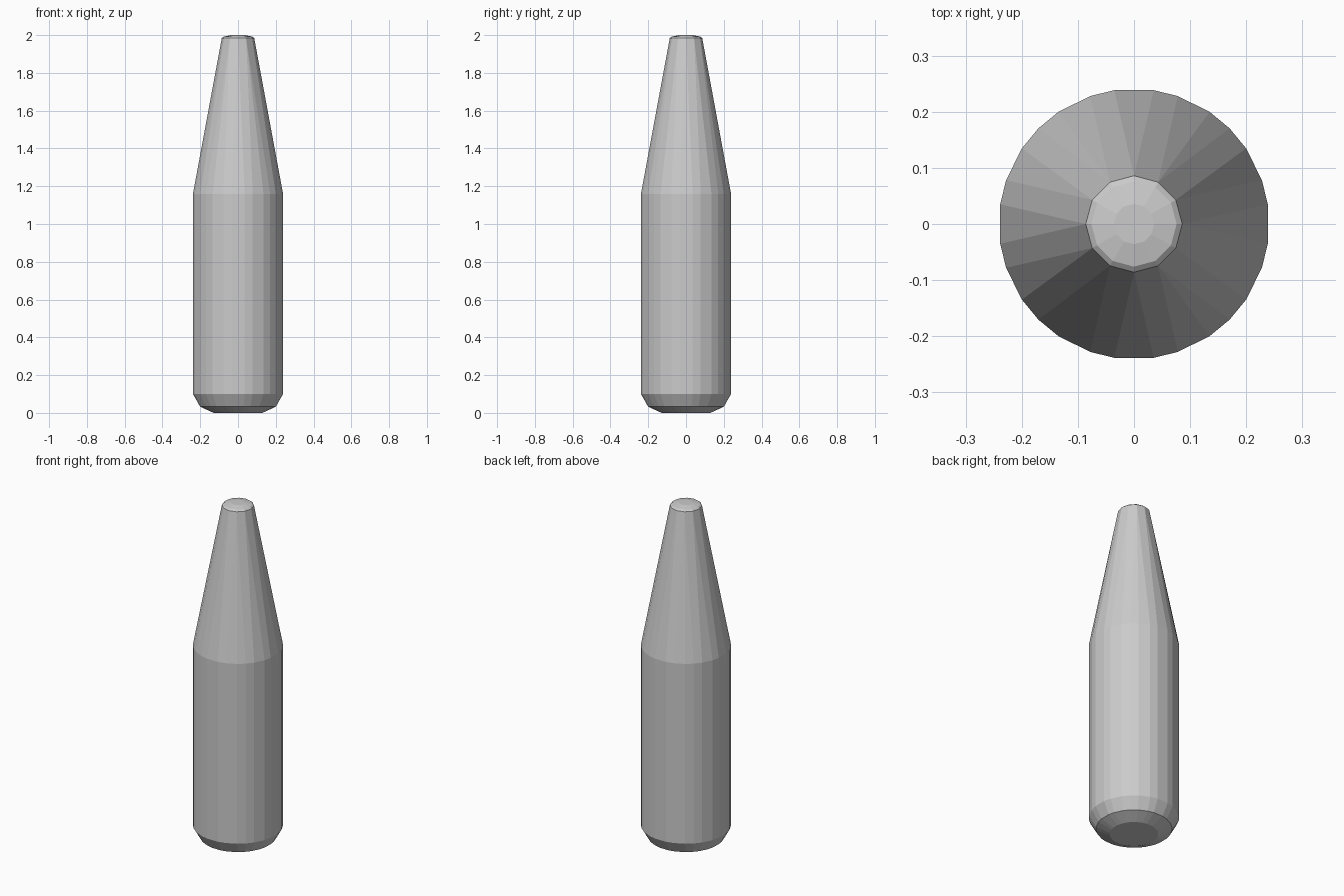
import bpy, bmesh
from math import sin, cos, radians

if "Cube" in bpy.data.objects:
    bpy.data.objects.remove(bpy.data.objects["Cube"])

# Uneven 28-sided cross-section, repeated in each quadrant
QUADRANT = (8.4, 18.9, 34, 45, 56, 71.1, 81.6)
ANGLES = [90 * q + a for q in range(4) for a in QUADRANT]

# Profile: radius, height, whether the ring collapses to the 12-sided tip
PROFILE = [
    (0.130, 0.000, False),
    (0.203, 0.033, False),
    (0.241, 0.100, False),
    (0.241, 1.160, False),
    (0.086, 1.984, True),
    (0.076, 1.992, True),
    (0.036, 2.000, True),
]


def ring(bm, radius, height, snap):
    verts = []
    for a in ANGLES:
        t = radians(round(a / 30) * 30 if snap else a)
        verts.append(bm.verts.new((radius * cos(t), radius * sin(t), height)))
    return verts


# Rounded base, straight body, tapered neck and shallow domed tip
bm = bmesh.new()
rings = [ring(bm, *p) for p in PROFILE]
n = len(ANGLES)
for lo, hi in zip(rings, rings[1:]):
    for i in range(n):
        j = (i + 1) % n
        bm.faces.new((lo[i], lo[j], hi[j], hi[i]))
bm.faces.new(rings[0][::-1])
bm.faces.new(rings[-1])
bmesh.ops.remove_doubles(bm, verts=bm.verts, dist=0.0005)
bmesh.ops.recalc_face_normals(bm, faces=bm.faces)

mesh = bpy.data.meshes.new("tapered_body")
bm.to_mesh(mesh)
bm.free()
obj = bpy.data.objects.new("tapered_body", mesh)
bpy.context.collection.objects.link(obj)
